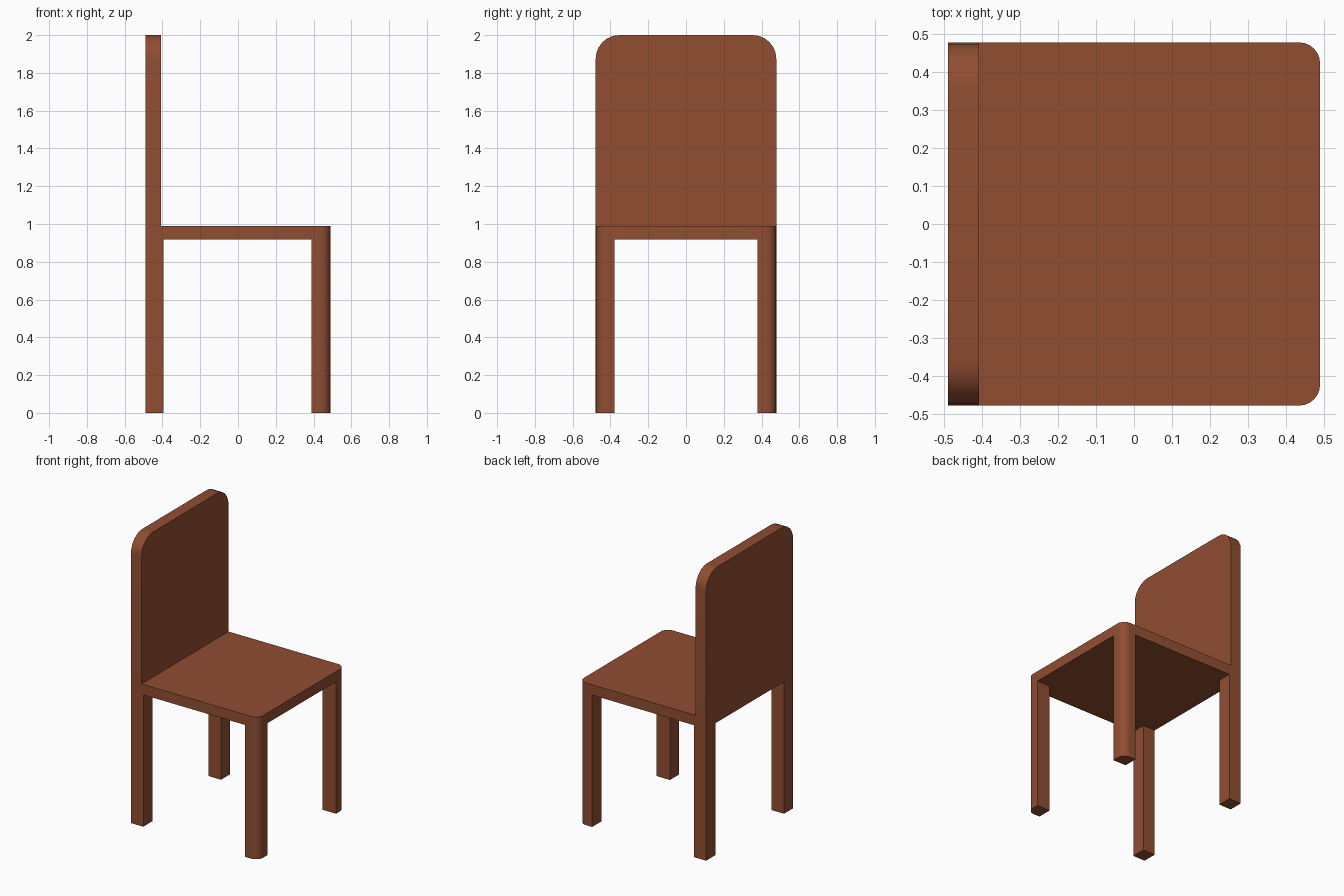
import bpy, bmesh, math
from mathutils import Vector

if "Cube" in bpy.data.objects:
    bpy.data.objects.remove(bpy.data.objects["Cube"])

wood = bpy.data.materials.new("reddish brown wood")
wood.diffuse_color = (0.28, 0.075, 0.031, 1)
wood.use_nodes = True
wood.node_tree.nodes["Principled BSDF"].inputs["Base Color"].default_value = wood.diffuse_color


def rounded_rect(u0, u1, v0, v1, radii, steps=6):
    """Outline, anticlockwise from (u0, v0); one radius per corner."""
    corners = [(u0, v0, 1, 1, 180), (u1, v0, -1, 1, 270),
               (u1, v1, -1, -1, 0), (u0, v1, 1, -1, 90)]
    pts = []
    for (u, v, su, sv, start), r in zip(corners, radii):
        if r == 0:
            pts.append((u, v))
            continue
        for i in range(steps + 1):
            a = math.radians(start + 90 * i / steps)
            pts.append((u + su * r + r * math.cos(a), v + sv * r + r * math.sin(a)))
    return pts


def slab(name, outline, place, depth):
    """Extrude an outline into a solid; place maps (u, v) to a 3D point."""
    bm = bmesh.new()
    face = bm.faces.new([bm.verts.new(place(u, v)) for u, v in outline])
    ext = bmesh.ops.extrude_face_region(bm, geom=[face], use_keep_orig=True)
    verts = [g for g in ext["geom"] if isinstance(g, bmesh.types.BMVert)]
    bmesh.ops.translate(bm, verts=verts, vec=Vector(depth))
    bmesh.ops.recalc_face_normals(bm, faces=bm.faces)
    mesh = bpy.data.meshes.new(name)
    bm.to_mesh(mesh)
    bm.free()
    mesh.materials.append(wood)
    obj = bpy.data.objects.new(name, mesh)
    bpy.context.collection.objects.link(obj)
    bpy.ops.object.select_all(action='DESELECT')
    obj.select_set(True)
    bpy.context.view_layer.objects.active = obj
    bpy.ops.object.shade_smooth_by_angle(angle=math.radians(35))
    return obj


# Seat with rounded corners on the open side
slab("seat", rounded_rect(-0.49, 0.49, -0.478, 0.478, (0, 0.055, 0.055, 0)),
     lambda u, v: (u, v, 0.918), (0, 0, 0.072))

# Backrest with rounded top corners
slab("backrest", rounded_rect(-0.478, 0.478, 0.99, 2.0, (0, 0, 0.125, 0.125)),
     lambda u, v: (-0.49, u, v), (0.082, 0, 0))

# Four legs; the pair under the open side follows the rounded seat corners
for side, s in (("near", 1), ("far", -1)):
    for end, x0, x1, r in (("back_leg", -0.49, -0.395, 0), ("front_leg", 0.388, 0.49, 0.055)):
        slab(f"{end}_{side}", rounded_rect(x0, x1, -0.478, -0.378, (0, r, 0, 0)),
             lambda u, v: (u, v * s, 0), (0, 0, 0.918))
